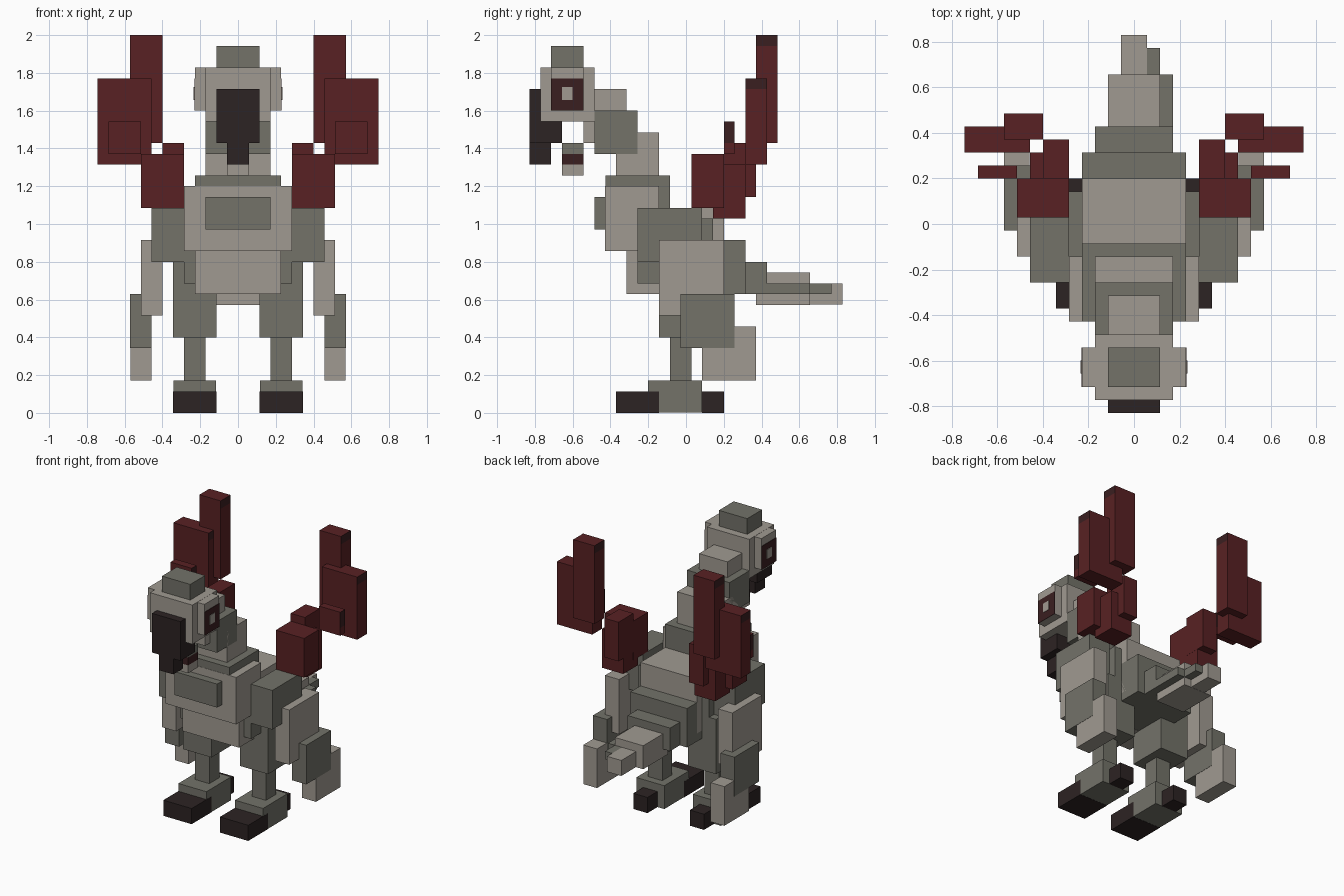
import bpy
import bmesh

default = bpy.data.objects.get("Cube")
if default:
    bpy.data.objects.remove(default, do_unlink=True)

UNIT = 2 / 35      # one block of the building grid
MIDDLE = 14.5      # grid depth that lies on y = 0


def linear(c):
    c /= 255
    return c / 12.92 if c < 0.04 else ((c + 0.055) / 1.055) ** 2.4


def material(name, *rgb):
    m = bpy.data.materials.new(name)
    colour = [linear(c) for c in rgb] + [1]
    m.use_nodes = True
    m.diffuse_color = colour
    shader = next(n for n in m.node_tree.nodes if n.type == 'BSDF_PRINCIPLED')
    shader.inputs["Base Color"].default_value = colour
    shader.inputs["Roughness"].default_value = 0.9
    return m


pale = material("pale_stone", 160, 154, 145)
grey = material("dark_stone", 115, 114, 105)
red = material("deep_red", 88, 33, 35)
black = material("charcoal", 44, 35, 35)
maroon = material("maroon", 58, 31, 32)


def box(name, mat, x, y, z, tip=None):
    """Block between grid limits; side faces above height tip turn maroon."""
    bm = bmesh.new()
    bmesh.ops.create_cube(bm, size=1)
    for v in bm.verts:
        v.co = [((a + b) / 2 + c * (b - a)) * UNIT
                for c, (a, b) in zip(v.co, (x, y, z))]
        v.co.y -= MIDDLE * UNIT
    if tip:
        bmesh.ops.bisect_plane(bm, geom=bm.verts[:] + bm.edges[:] + bm.faces[:],
                               plane_co=(0, 0, tip * UNIT), plane_no=(0, 0, 1))
    bmesh.ops.recalc_face_normals(bm, faces=bm.faces[:])
    mesh = bpy.data.meshes.new(name)
    mesh.materials.append(mat)
    if tip:
        mesh.materials.append(maroon)
        for f in bm.faces:
            if abs(f.normal.x) > 0.9 and f.calc_center_median().z > tip * UNIT:
                f.material_index = 1
    bm.to_mesh(mesh)
    bm.free()
    obj = bpy.data.objects.new(name, mesh)
    bpy.context.scene.collection.objects.link(obj)


def centre(name, mat, half, y, z):
    box(name, mat, (-half, half), y, z)


def pair(name, mat, x, y, z, tip=None):
    box("left_" + name, mat, x, y, z, tip)
    box("right_" + name, mat, (-x[1], -x[0]), y, z, tip)


# Head
centre("head", pale, 3, (1, 6), (27, 32))
centre("brow", pale, 4, (2, 5), (28, 31.98))
centre("crest", grey, 2, (2, 5), (31, 34))
centre("beak", black, 2, (0, 3), (25, 30))
centre("beak_tip", black, 1, (0, 2), (23, 25))
pair("eye_patch", maroon, (4, 4.05), (2, 5), (28, 31))
pair("eye", pale, (4, 4.1), (3, 4), (29, 30.2))

# Wattle hanging under the head
centre("wattle_top", grey, 1, (3, 5), (24, 25))
centre("wattle_band", maroon, 1, (3, 5), (23, 24))
centre("wattle_tip", pale, 1, (3, 5), (22, 23))

# Neck
centre("upper_neck", pale, 2, (5, 9), (25, 30))
centre("neck", grey, 3, (6, 10), (24, 28))
centre("neck_base", pale, 3, (8, 12), (22, 26))

# Body
centre("collar", grey, 4, (7.03, 13), (18, 22))
centre("chest", pale, 5, (7, 12), (15, 21))
centre("chest_plate", grey, 3, (6, 8), (17, 20))
centre("belly", pale, 4, (9, 13), (11, 16))
centre("torso", grey, 5, (10, 17), (12, 18))
centre("back", pale, 4, (11, 18), (12.05, 19))
centre("rump", grey, 4, (12, 20), (11.03, 16))

# Tail
centre("tail_base", grey, 3, (18, 22), (11.05, 14))
centre("tail_middle", pale, 2, (21, 26), (10, 13))
centre("tail_end", pale, 1, (25, 29), (10.02, 12))
box("tail_side_feather", grey, (1, 3), (20, 26), (11, 12))
box("tail_side_tip", grey, (1, 2), (26, 28), (11, 12))

# Folded limbs at the sides
pair("shoulder", grey, (5, 8), (10, 16), (14, 19))
pair("upper_limb", pale, (7, 9), (12, 18), (9, 16))
pair("lower_limb", grey, (8, 10), (14, 19), (6, 11))
pair("limb_tip", pale, (8.03, 9.97), (16, 21), (3, 8))

# Legs
pair("thigh", grey, (2, 6), (12, 17), (7, 14))
pair("shin", grey, (3, 5), (13, 15), (3, 7))
pair("foot", grey, (2.02, 5.98), (11, 16), (0.02, 3))
pair("toes", black, (2, 6), (8, 12), (0, 2))
pair("back_claw", black, (3, 5), (16, 18), (0, 2))

# Red wing feathers
pair("wing_root", red, (5, 9), (15, 18), (19, 24))
pair("wing_joint", red, (5.02, 8), (17, 20), (18, 23))
pair("wing_arm", red, (5, 7), (18, 21), (20, 25))
pair("outer_feather", red, (8, 13), (20, 22), (23, 31), 30)
pair("tall_feather", red, (7, 10), (21, 23), (25, 35), 34)
pair("small_feather", red, (9, 12), (18, 19), (24, 27), 25)
